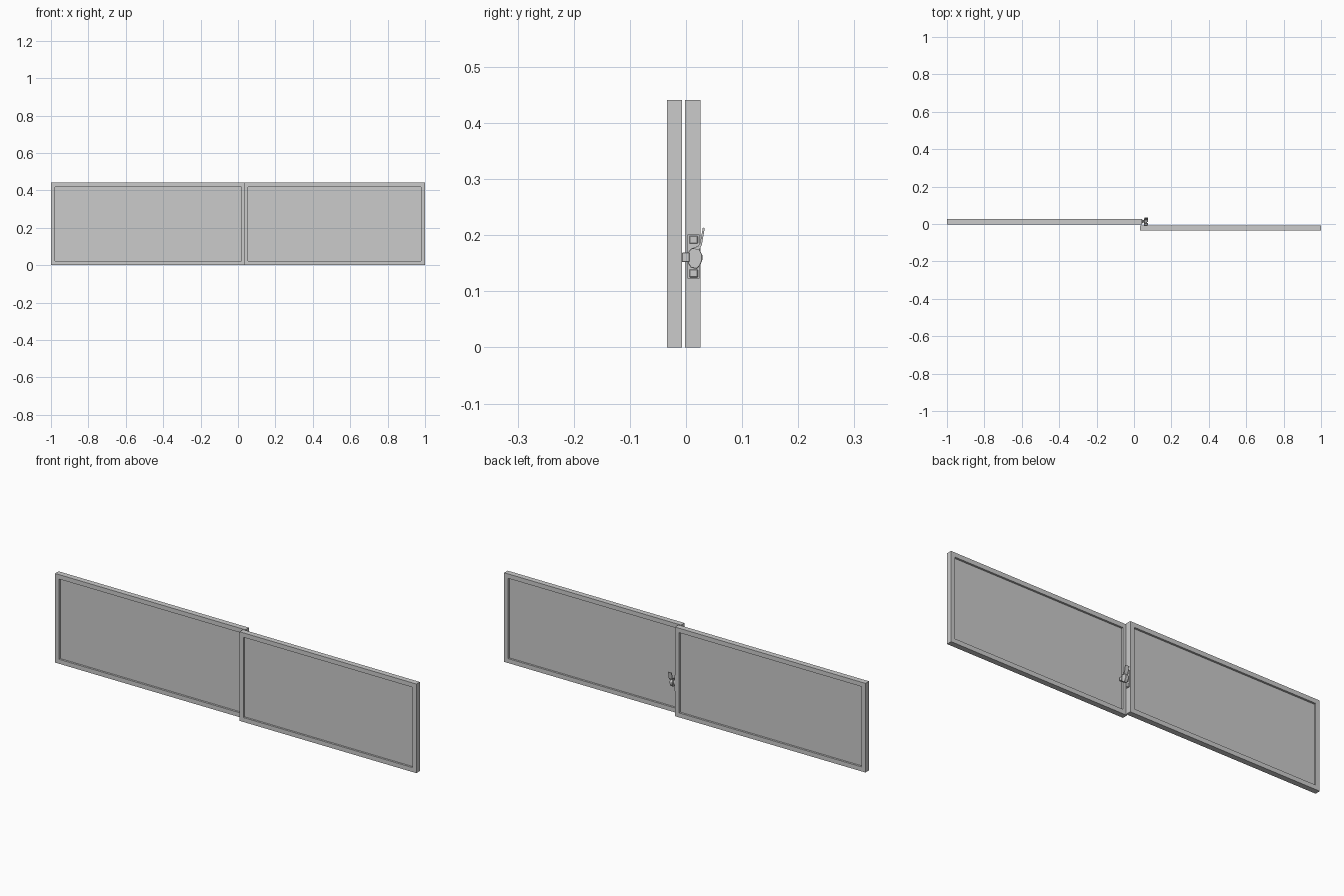
import bpy, bmesh
from mathutils import Vector

if "Cube" in bpy.data.objects:
    bpy.data.objects.remove(bpy.data.objects["Cube"])

HEIGHT = 0.441
RAIL = 0.022


def finish(name, bm, bevel=0.0):
    bmesh.ops.recalc_face_normals(bm, faces=bm.faces)
    mesh = bpy.data.meshes.new(name)
    bm.to_mesh(mesh)
    bm.free()
    obj = bpy.data.objects.new(name, mesh)
    bpy.context.collection.objects.link(obj)
    if bevel:
        mod = obj.modifiers.new("edge_bevel", 'BEVEL')
        mod.width = bevel
        mod.segments = 1
    return obj


def box(name, x0, x1, y0, y1, z0, z1, bevel=0.0):
    bm = bmesh.new()
    bmesh.ops.create_cube(bm, size=1)
    for v in bm.verts:
        v.co = Vector(((x0 + x1) / 2 + v.co.x * (x1 - x0),
                       (y0 + y1) / 2 + v.co.y * (y1 - y0),
                       (z0 + z1) / 2 + v.co.z * (z1 - z0)))
    return finish(name, bm, bevel)


def side_profile(name, points, x0, x1, bevel=0.0):
    """Extrude a (y, z) outline along x."""
    bm = bmesh.new()
    face = bm.faces.new([bm.verts.new((x0, y, z)) for y, z in points])
    ext = bmesh.ops.extrude_face_region(bm, geom=[face])
    verts = [g for g in ext["geom"] if isinstance(g, bmesh.types.BMVert)]
    bmesh.ops.translate(bm, verts=verts, vec=(x1 - x0, 0, 0))
    return finish(name, bm, bevel)


def sash(side, x0, x1, y0, y1):
    # Rectangular frame with mitred corners
    bm = bmesh.new()
    rings = []
    for inset, y in ((0, y0), (RAIL, y0), (RAIL, y1), (0, y1)):
        a, b, c, d = x0 + inset, x1 - inset, inset, HEIGHT - inset
        rings.append([bm.verts.new((x, y, z))
                      for x, z in ((a, c), (b, c), (b, d), (a, d))])
    for i in range(4):
        r, s = rings[i], rings[(i + 1) % 4]
        for k in range(4):
            n = (k + 1) % 4
            bm.faces.new((r[k], r[n], s[n], s[k]))
    finish(side + "_sash_frame", bm)
    # Glass pane, recessed on both faces
    lap = RAIL - 0.003
    mid = (y0 + y1) / 2
    box(side + "_glass_pane", x0 + lap, x1 - lap, mid - 0.004, mid + 0.004,
        lap, HEIGHT - lap)


sash("left", -1.0, 0.042, -0.002, 0.0255)
sash("right", 0.032, 1.0, -0.034, -0.007)

# Latch: mounting plate with two raised screw pads
box("latch_plate", 0.042, 0.046, 0.003, 0.024, 0.123, 0.201)
for label, z0, z1 in (("lower", 0.125, 0.139), ("upper", 0.185, 0.199)):
    box("latch_pad_" + label, 0.046, 0.049, 0.006, 0.021, z0, z1, 0.001)

# Latch: pivot, faceted cam body, tongue and thumb lever
body = [(0.004, 0.170), (0.003, 0.151), (0.009, 0.142), (0.020, 0.140),
        (0.026, 0.148), (0.029, 0.156), (0.029, 0.165), (0.025, 0.173),
        (0.022, 0.181), (0.009, 0.176)]
side_profile("latch_pivot", [(0.014 + (y - 0.015) * 0.6, 0.16 + (z - 0.16) * 0.6)
                             for y, z in body], 0.045, 0.056)
side_profile("latch_cam", body, 0.054, 0.070, 0.001)
box("latch_tongue", 0.054, 0.074, -0.007, 0.006, 0.152, 0.169, 0.001)
lever = [(0.010, 0.176), (0.022, 0.181), (0.025, 0.186), (0.0300, 0.2135),
         (0.0335, 0.2130), (0.0280, 0.182), (0.024, 0.174)]
side_profile("latch_lever", lever, 0.056, 0.075)
